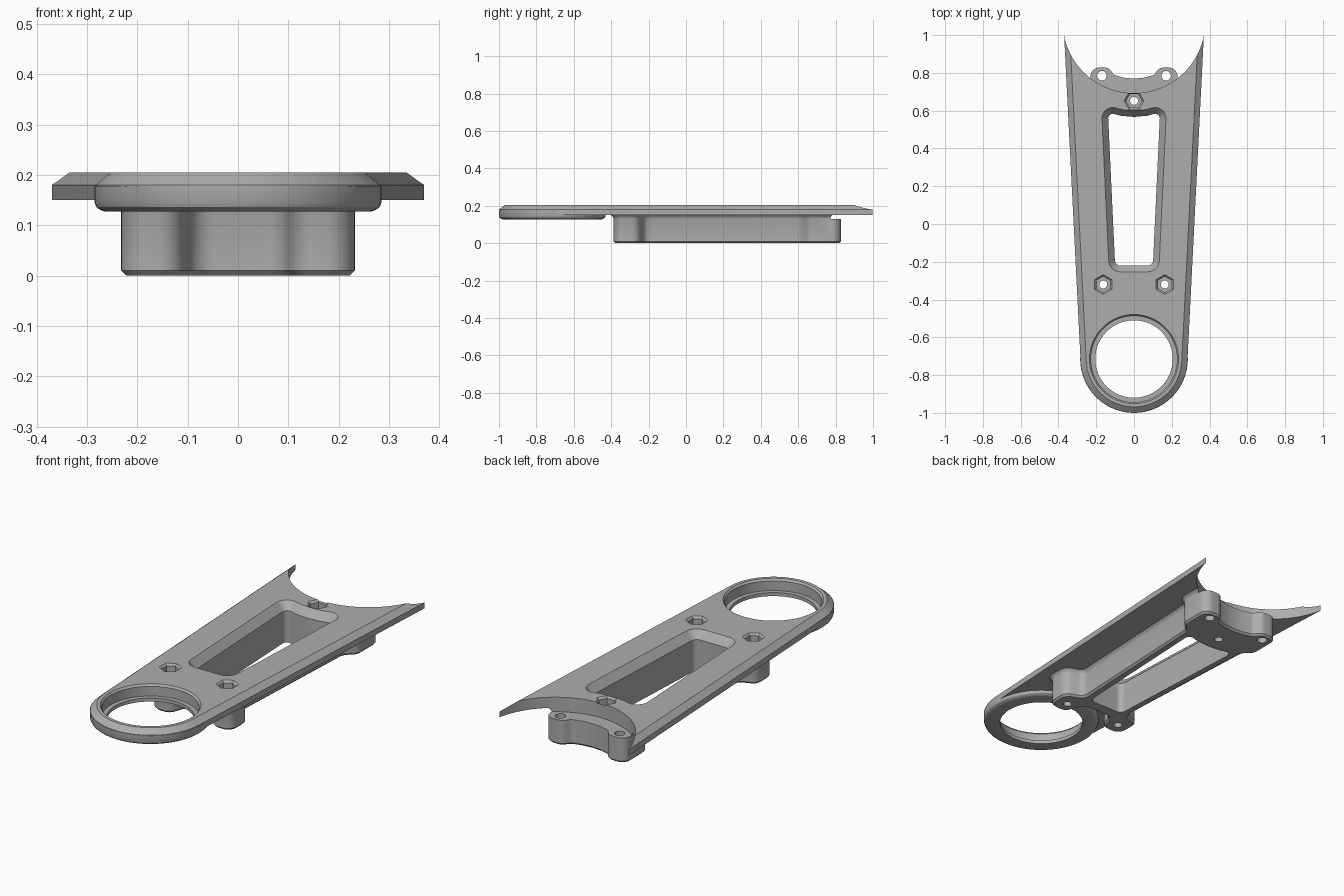
import bpy, bmesh, math
from mathutils import Vector

if "Cube" in bpy.data.objects:
    bpy.data.objects.remove(bpy.data.objects["Cube"])

grey = bpy.data.materials.new("matte_grey")
grey.use_nodes = True
GREY = (0.42, 0.42, 0.42, 1)
grey.diffuse_color = GREY
grey.node_tree.nodes["Principled BSDF"].inputs["Base Color"].default_value = GREY


def mirrored(half):
    """Close a front-to-back half outline (x, y, corner radius) across x = 0."""
    return half + [(-x, y, r) for x, y, r in reversed(half) if x > 0]


def rounded(corners, steps=8):
    """Outline with every corner replaced by an arc of its radius."""
    out = []
    for i, (x, y, r) in enumerate(corners):
        p = Vector((x, y))
        if not r:
            out.append(p)
            continue
        a = Vector(corners[i - 1][:2]) - p
        b = Vector(corners[(i + 1) % len(corners)][:2]) - p
        half = a.angle(b) / 2
        t = min(r / math.tan(half), a.length * 0.48, b.length * 0.48)
        r = t * math.tan(half)
        a.normalize()
        b.normalize()
        centre = p + (a + b).normalized() * r / math.sin(half)
        va, vb = p + a * t - centre, p + b * t - centre
        out += [centre + va.lerp(vb, k / steps).normalized() * r for k in range(steps + 1)]
    return out


def circle(x, y, r, n=64, turn=0.0):
    return [Vector((x + r * math.cos(turn + math.tau * k / n),
                    y + r * math.sin(turn + math.tau * k / n))) for k in range(n)]


def offset(outline, d):
    """Move a counter-clockwise outline outwards by d."""
    out = []
    for i, p in enumerate(outline):
        e1 = (p - outline[i - 1]).normalized()
        e2 = (outline[(i + 1) % len(outline)] - p).normalized()
        n1, n2 = Vector((e1.y, -e1.x)), Vector((e2.y, -e2.x))
        out.append(p + (n1 + n2) * d / max(1 + n1.dot(n2), 0.5))
    return out


def loft(name, outline, levels):
    """Solid from one outline stacked at levels of (z, offset)."""
    bm = bmesh.new()
    rings = [[bm.verts.new((p.x, p.y, z)) for p in offset(outline, d)] for z, d in levels]
    n = len(outline)
    for low, high in zip(rings, rings[1:]):
        for i in range(n):
            j = (i + 1) % n
            bm.faces.new((low[i], low[j], high[j], high[i]))
    bm.faces.new(rings[0][::-1])
    bm.faces.new(rings[-1])
    mesh = bpy.data.meshes.new(name)
    bm.to_mesh(mesh)
    bm.free()
    mesh.materials.append(grey)
    obj = bpy.data.objects.new(name, mesh)
    bpy.context.collection.objects.link(obj)
    return obj


def carve(obj, cutters):
    for c in cutters:
        mod = obj.modifiers.new(c.name, 'BOOLEAN')
        mod.operation = 'DIFFERENCE'
        mod.solver = 'EXACT'
        mod.object = c
    bpy.context.view_layer.update()
    result = bpy.data.meshes.new_from_object(
        obj.evaluated_get(bpy.context.evaluated_depsgraph_get()))
    obj.modifiers.clear()
    obj.data = result
    result.name = obj.name


RING_Y, RING_R = -0.715, 0.283
ARC_Y, ARC_R = 1.07, 0.377

# Tapered top plate with a chamfered upper rim and a round front end
nose = [(RING_R * math.sin(a), RING_Y - RING_R * math.cos(a), 0)
        for a in (math.radians(87) * k / 24 for k in range(25))]
plate = loft("top_plate", rounded(mirrored(nose + [(0.371, 1.02, 0)])),
             [(0.15, 0), (0.18, 0), (0.205, -0.03)])

# Collar under the round end, with a softened lower edge
collar = loft("ring_collar", circle(0, RING_Y, 0.285),
              [(0.127, -0.022), (0.13, -0.012), (0.136, -0.004), (0.145, 0), (0.178, 0)])

# Lower body: window walls, two front feet and a curved rear bracket with lobes
body_half = [(0, -0.285, 0), (0.085, -0.285, 0.05), (0.12, -0.388, 0.05),
             (0.232, -0.388, 0.065), (0.232, -0.255, 0.05), (0.14, -0.22, 0.04),
             (0.178, 0.61, 0.04), (0.23, 0.66, 0.05), (0.23, 0.828, 0.055),
             (0.135, 0.828, 0.04), (0.105, 0.789, 0.02), (0.05, 0.774, 0), (0, 0.77, 0)]
body = loft("lower_body", rounded(mirrored(body_half)),
            [(0, -0.01), (0.01, 0), (0.132, 0), (0.142, 0.004), (0.152, 0.015), (0.16, 0.015)])

# Cutters: window, rear arc, stepped bore
window_half = [(0, -0.22, 0), (0.1, -0.22, 0.03), (0.138, 0.592, 0.03), (0.07, 0.573, 0), (0, 0.567, 0)]
window = loft("window_cutter", rounded(mirrored(window_half)),
              [(-0.1, 0), (0.165, 0), (0.205, 0.033), (0.22, 0.033)])
arc = loft("rear_arc_cutter", circle(0, ARC_Y, ARC_R, 128), [(0.13, 0), (0.3, 0)])
bore = loft("bore_cutter", circle(0, RING_Y, 0.205), [(0, 0), (0.3, 0)])
seat = loft("seat_cutter", circle(0, RING_Y, 0.228), [(0.145, 0), (0.195, 0), (0.205, 0.008), (0.22, 0.008)])

# Cutters: screw holes with hexagonal nut pockets, and the lobe holes
holes, pockets = [], []
for x, y, turn in ((-0.163, -0.32, math.pi / 6), (0.163, -0.32, math.pi / 6), (0, 0.652, 0)):
    holes.append(loft("screw_hole_cutter", circle(x, y, 0.021, 24), [(-0.1, 0), (0.3, 0)]))
    pockets.append(loft("nut_pocket_cutter", circle(x, y, 0.042, 6, turn),
                        [(0.11, 0), (0.195, 0), (0.206, 0.01), (0.22, 0.01)]))
for x in (-0.17, 0.17):
    holes.append(loft("lobe_hole_cutter", circle(x, 0.785, 0.025, 24), [(-0.1, 0), (0.3, 0)]))

carve(plate, [window, arc, bore, seat] + holes[:3] + pockets)
carve(collar, [bore, seat])
carve(body, [window, arc] + holes + pockets)

for c in [window, arc, bore, seat] + holes + pockets:
    bpy.data.objects.remove(c)

# Smooth the rounded walls, keep the machined edges crisp
for obj in (plate, collar, body):
    bpy.ops.object.select_all(action='DESELECT')
    obj.select_set(True)
    bpy.context.view_layer.objects.active = obj
    bpy.ops.object.shade_smooth_by_angle(angle=math.radians(28))
